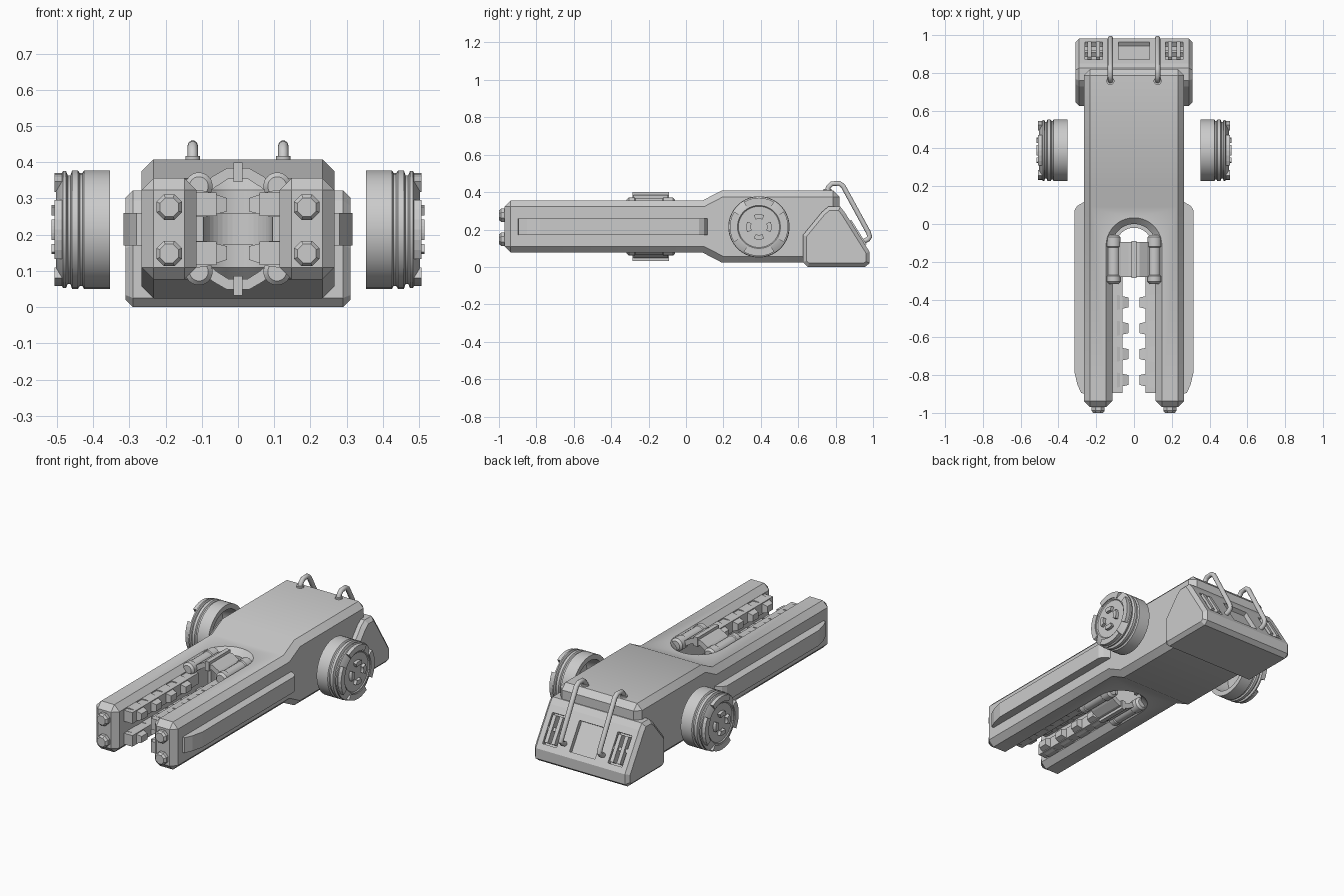
import bpy, bmesh
from math import sin, cos, pi, radians, tau
from mathutils import Vector

if "Cube" in bpy.data.objects:
    bpy.data.objects.remove(bpy.data.objects["Cube"], do_unlink=True)

grey = bpy.data.materials.new("plain grey")
grey.use_nodes = True
GREY = (0.6, 0.6, 0.6, 1)
grey.diffuse_color = GREY
grey.node_tree.nodes["Principled BSDF"].inputs["Base Color"].default_value = GREY

MID = 0.216           # height of the horizontal symmetry plane
SIDES = (("right", -1), ("left", 1))
LEVELS = (("lower", -1), ("upper", 1))


def place(axis, a, b, t):
    """Point from two profile coordinates and a distance along the axis."""
    return {"x": (t, a, b), "y": (a, t, b), "z": (a, b, t)}[axis]


def finish(name, bm):
    bmesh.ops.recalc_face_normals(bm, faces=bm.faces)
    me = bpy.data.meshes.new(name)
    bm.to_mesh(me)
    bm.free()
    me.materials.append(grey)
    ob = bpy.data.objects.new(name, me)
    bpy.context.collection.objects.link(ob)
    return ob


def loft(name, axis, sections):
    """Join outlines, given as (points, distance), into a closed solid."""
    bm = bmesh.new()
    rings = [[bm.verts.new(place(axis, a, b, t)) for a, b in pts] for pts, t in sections]
    for r, s in zip(rings, rings[1:]):
        for i in range(len(r)):
            j = (i + 1) % len(r)
            bm.faces.new((r[i], r[j], s[j], s[i]))
    bm.faces.new(rings[0])
    bm.faces.new(rings[-1])
    return finish(name, bm)


def prism(name, axis, pts, lo, hi):
    return loft(name, axis, [(pts, lo), (pts, hi)])


def rect(a0, a1, b0, b1):
    return [(a0, b0), (a1, b0), (a1, b1), (a0, b1)]


def circle(ca, cb, r, n):
    return [(ca + r * cos(tau * (i + .5) / n), cb + r * sin(tau * (i + .5) / n)) for i in range(n)]


def turned(name, axis, ca, cb, profile, n=32):
    """Round part from (radius, distance) pairs."""
    return smooth(loft(name, axis, [(circle(ca, cb, r, n), t) for r, t in profile]))


def sector(ca, cb, r0, r1, mid, span, n=6):
    angles = [mid + span * (i / n - .5) for i in range(n + 1)]
    return [(ca + r * cos(a), cb + r * sin(a))
            for r, seq in ((r1, angles), (r0, angles[::-1])) for a in seq]


def smooth(ob, angle=30):
    bpy.ops.object.select_all(action='DESELECT')
    ob.select_set(True)
    bpy.context.view_layer.objects.active = ob
    bpy.ops.object.shade_smooth_by_angle(angle=radians(angle))
    return ob


def bake(ob):
    dg = bpy.context.evaluated_depsgraph_get()
    me = bpy.data.meshes.new_from_object(ob.evaluated_get(dg))
    ob.modifiers.clear()
    ob.data = me


def cut(ob, cutter):
    m = ob.modifiers.new("cut", 'BOOLEAN')
    m.object, m.operation, m.solver = cutter, 'DIFFERENCE', 'EXACT'
    bake(ob)
    bpy.data.objects.remove(cutter, do_unlink=True)


def chamfer(ob, width, angle):
    m = ob.modifiers.new("chamfer", 'BEVEL')
    m.width, m.segments, m.limit_method = width, 1, 'ANGLE'
    m.angle_limit, m.use_clamp_overlap = radians(angle), False
    bake(ob)


# Forked body with an arched slot
top = [(.82, .408), (.19, .408), (.09, .356), (-.97, .356)]
body = prism("forked_body", "x", top + [(y, 2 * MID - z) for y, z in reversed(top)], -.266, .266)
ARCH_Y, ARCH_R = -.115, .115
arch = [(ARCH_R * cos(pi * i / 20), ARCH_Y + ARCH_R * sin(pi * i / 20)) for i in range(21)]
cut(body, prism("slot_cutter", "z", arch + [(-ARCH_R, -1.2), (ARCH_R, -1.2)], -.2, .8))
chamfer(body, .033, 40)
smooth(body, 28)

# Raised band around the end of the slot
prism("slot_band", "z", sector(0, ARCH_Y, .095, .12, pi / 2, pi, 20), .172, .258)

# Wedge-shaped rear housing
rear = prism("rear_housing", "x", [
    (.625, .025), (.625, .17), (.727, .294), (.76, .322), (.825, .322),
    (.85, .29), (.982, .08), (.982, .02), (.957, 0), (.65, 0)], -.31, .31)
chamfer(rear, .02, 70)
DOWN = Vector((.132, -.21)).normalized()
OUT = Vector((-DOWN.y, DOWN.x))


def on_slope(name, x0, x1, s0, s1, n0, n1):
    """Block on the sloping rear face: s runs down it, n points out of it."""
    pts = [tuple(Vector((.85, .29)) + DOWN * s + OUT * n) for s, n in rect(s0, s1, n0, n1)]
    return prism(name, "x", pts, x0, x1)


cut(rear, on_slope("window_cutter", -.083, .083, .04, .215, -.025, .05))
for side, sx in SIDES:
    c = sx * .213
    cut(rear, on_slope("vent_cutter", c - .046, c + .046, .04, .215, -.03, .05))
    for i, dx in enumerate((-.022, .022)):
        on_slope(f"{side}_vent_fin_{i + 1}", c + dx - .011, c + dx + .011, .05, .205, -.035, .008)
    on_slope(f"{side}_vent_bar", c - .046, c + .046, .115, .135, -.035, -.005)

for side, sx in SIDES:
    # Bent tube handle with feet
    cu = bpy.data.curves.new(f"{side}_handle", 'CURVE')
    cu.dimensions, cu.bevel_depth, cu.bevel_resolution, cu.use_fill_caps = '3D', .014, 3, True
    path = [(.755, .39), (.76, .425), (.78, .445), (.82, .447), (.84, .432),
            (.975, .185), (.983, .162), (.972, .147), (.935, .13)]
    sp = cu.splines.new('POLY')
    sp.points.add(len(path) - 1)
    for p, (y, z) in zip(sp.points, path):
        p.co = (sx * .125, y, z, 1)
    handle = bpy.data.objects.new(f"{side}_handle", cu)
    bpy.context.collection.objects.link(handle)
    bpy.ops.object.select_all(action='DESELECT')
    handle.select_set(True)
    bpy.context.view_layer.objects.active = handle
    bpy.ops.object.convert(target='MESH')
    handle.data.materials.append(grey)
    smooth(handle, 40)
    turned(f"{side}_handle_foot", "z", sx * .125, .757, [(.021, .40), (.021, .417)], 16)

    # Long side rail, tapered at both ends
    prism(f"{side}_side_rail", "z", [(sx * x, y) for x, y in (
        (.25, -.9), (.28, -.895), (.3, -.85), (.316, -.78), (.316, .07), (.302, .095), (.25, .125))],
        .17, .26)

    # Wheel, hollow on its inner side
    wy, wz = .39, .214
    profile = [(.12, .455), (.135, .353), (.164, .353), (.164, .425), (.156, .43), (.156, .437),
               (.164, .442), (.164, .458), (.15, .463), (.15, .47), (.162, .475), (.162, .483),
               (.125, .502), (.115, .502), (.11, .497)]
    turned(f"{side}_wheel", "x", wy, wz, [(r, sx * t) for r, t in profile], 48)
    for i in range(4):
        a = i * pi / 2
        prism(f"{side}_hub_lug_{i + 1}", "x", sector(wy, wz, .043, .068, a, .85), sx * .49, sx * .515)
        prism(f"{side}_rim_tab_{i + 1}", "x", sector(wy, wz, .122, .156, a, 1.1), sx * .475, sx * .507)

    for level, sz in LEVELS:
        tag = f"{side}_{level}"
        # Bolts on the prong tips
        bx, bz = sx * .19, MID - .004 + sz * .064
        turned(f"{tag}_bolt", "y", bx, bz, [(.038, -.96), (.038, -.988), (.028, -1)], 8)

        # Toothed jaw strip
        z0, z1 = MID + sz * .035, MID + sz * .1
        prism(f"{tag}_jaw_strip", "y", rect(sx * .06, sx * .125, z0, z1), -.895, -.28)
        for i in range(4):
            y = -.415 - .137 * i
            loft(f"{tag}_tooth_{i + 1}", "x", [
                (rect(y - .043, y + .043, MID + sz * .033, MID + sz * .107), sx * .122),
                (rect(y - .04, y + .04, MID + sz * .033, MID + sz * .105), sx * .09),
                (rect(y - .026, y + .026, MID + sz * .048, MID + sz * .085), sx * .03)])

        # Clamp cylinder with a stepped collar
        turned(f"{tag}_clamp_cylinder", "y", sx * .108, MID + sz * .118, [
            (.026, -.317), (.038, -.305), (.038, -.275), (.033, -.27), (.033, -.125),
            (.038, -.12), (.038, -.07), (.026, -.058)], 20)

# Bridge plates and straps between the cylinders
for level, sz in LEVELS:
    outer = [(-.1, .12), (-.07, .145), (-.03, .168), (.03, .168), (.07, .145), (.1, .12)]
    inner = [(x * .9, z - .03) for x, z in reversed(outer)]
    prism(f"{level}_bridge", "y", [(x, MID + sz * z) for x, z in outer + inner], -.28, -.095)
    prism(f"{level}_strap", "y", rect(-.013, .013, MID + sz * .13, MID + sz * .184), -.287, -.09)
